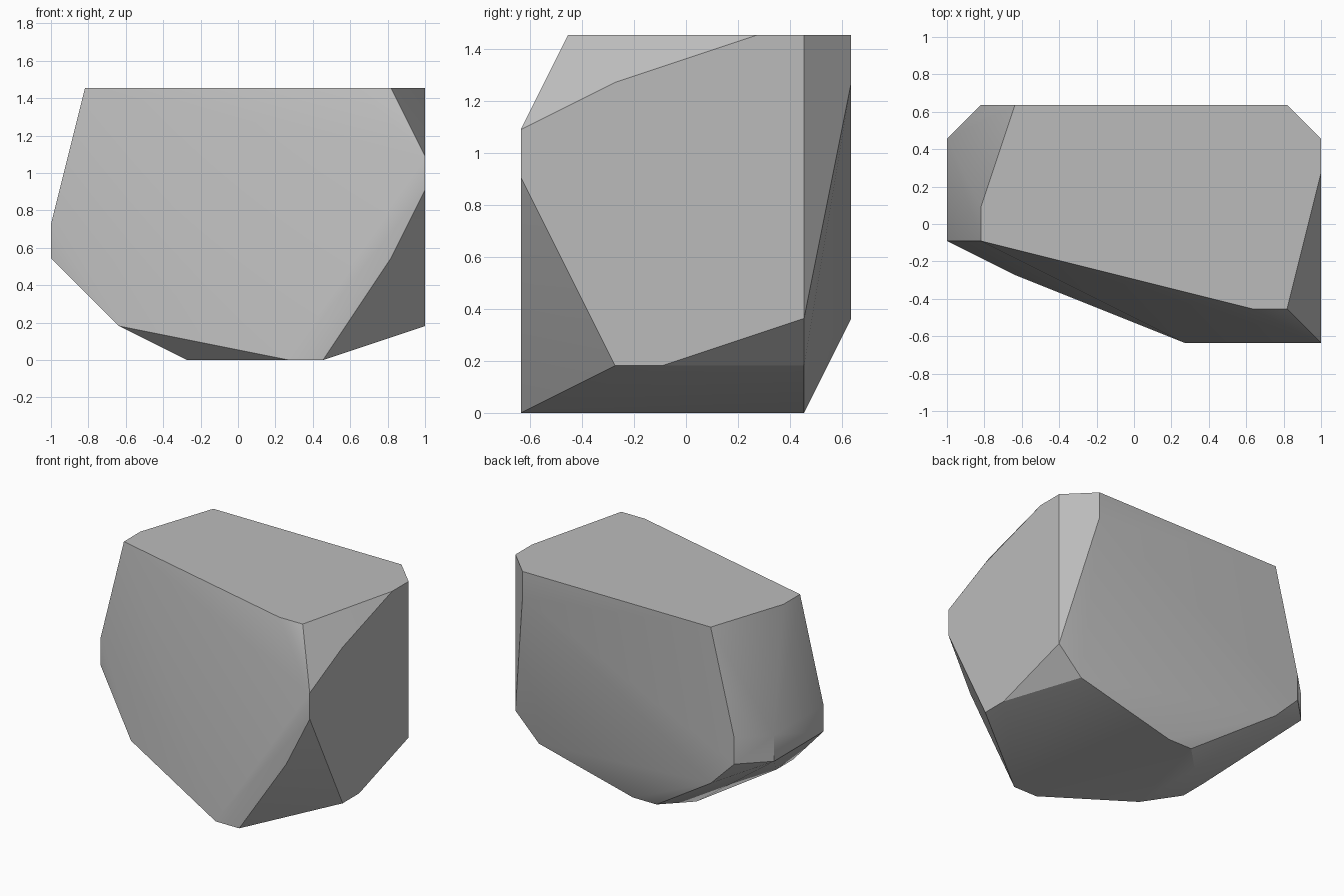
import bpy
import bmesh
import math

default_cube = bpy.data.objects.get("Cube")
if default_cube:
    bpy.data.objects.remove(default_cube, do_unlink=True)

# The boulder is chiselled on a regular grid of steps, eleven of them wide
STEP = 2 / 11
HALF_WIDTH, HALF_DEPTH = 5.5, 3.5

# Corner positions (across, back) on each level, counted in steps from the ground
LEVELS = {
    0: [(7, 0), (8, 0), (6, 6), (5, 6), (4, 5), (4, 2)],
    1: [(2, 2), (2, 3), (11, 2), (11, 3), (10, 6)],
    2: [(11, 6), (2, 7)],
    3: [(0, 3), (0, 6), (1, 7), (10, 0)],
    4: [(0, 3), (0, 6), (1, 7)],
    5: [(11, 0)],
    6: [(11, 0)],
    7: [(11, 2), (10, 7)],
    8: [(1, 3), (9, 1), (10, 1), (11, 5), (11, 6), (10, 7), (2, 7), (1, 4)],
}


def make_material(name, colour):
    material = bpy.data.materials.new(name)
    material.use_nodes = True
    material.diffuse_color = colour
    shader = material.node_tree.nodes["Principled BSDF"]
    shader.inputs["Base Color"].default_value = colour
    shader.inputs["Roughness"].default_value = 0.9
    return material


def make_boulder(name, material):
    bm = bmesh.new()
    for level, corners in LEVELS.items():
        for across, back in corners:
            bm.verts.new(((across - HALF_WIDTH) * STEP,
                          (back - HALF_DEPTH) * STEP,
                          level * STEP))

    # Wrap the corners in a closed convex shell and drop unused points
    bmesh.ops.convex_hull(bm, input=bm.verts[:])
    loose = [v for v in bm.verts if not v.link_faces]
    bmesh.ops.delete(bm, geom=loose, context="VERTS")

    # Merge coplanar triangles into clean flat facets
    bmesh.ops.dissolve_limit(bm, angle_limit=math.radians(0.5),
                             verts=bm.verts[:], edges=bm.edges[:])
    bmesh.ops.recalc_face_normals(bm, faces=bm.faces[:])

    mesh = bpy.data.meshes.new(name)
    bm.to_mesh(mesh)
    bm.free()
    mesh.materials.append(material)
    boulder = bpy.data.objects.new(name, mesh)
    bpy.context.collection.objects.link(boulder)
    return boulder


# Single grey boulder with soft shallow edges and crisp steep ones
stone = make_material("stone_grey", (0.5, 0.5, 0.5, 1))
boulder = make_boulder("boulder", stone)
bpy.ops.object.select_all(action="DESELECT")
boulder.select_set(True)
bpy.context.view_layer.objects.active = boulder
bpy.ops.object.shade_smooth_by_angle(angle=math.radians(30))
